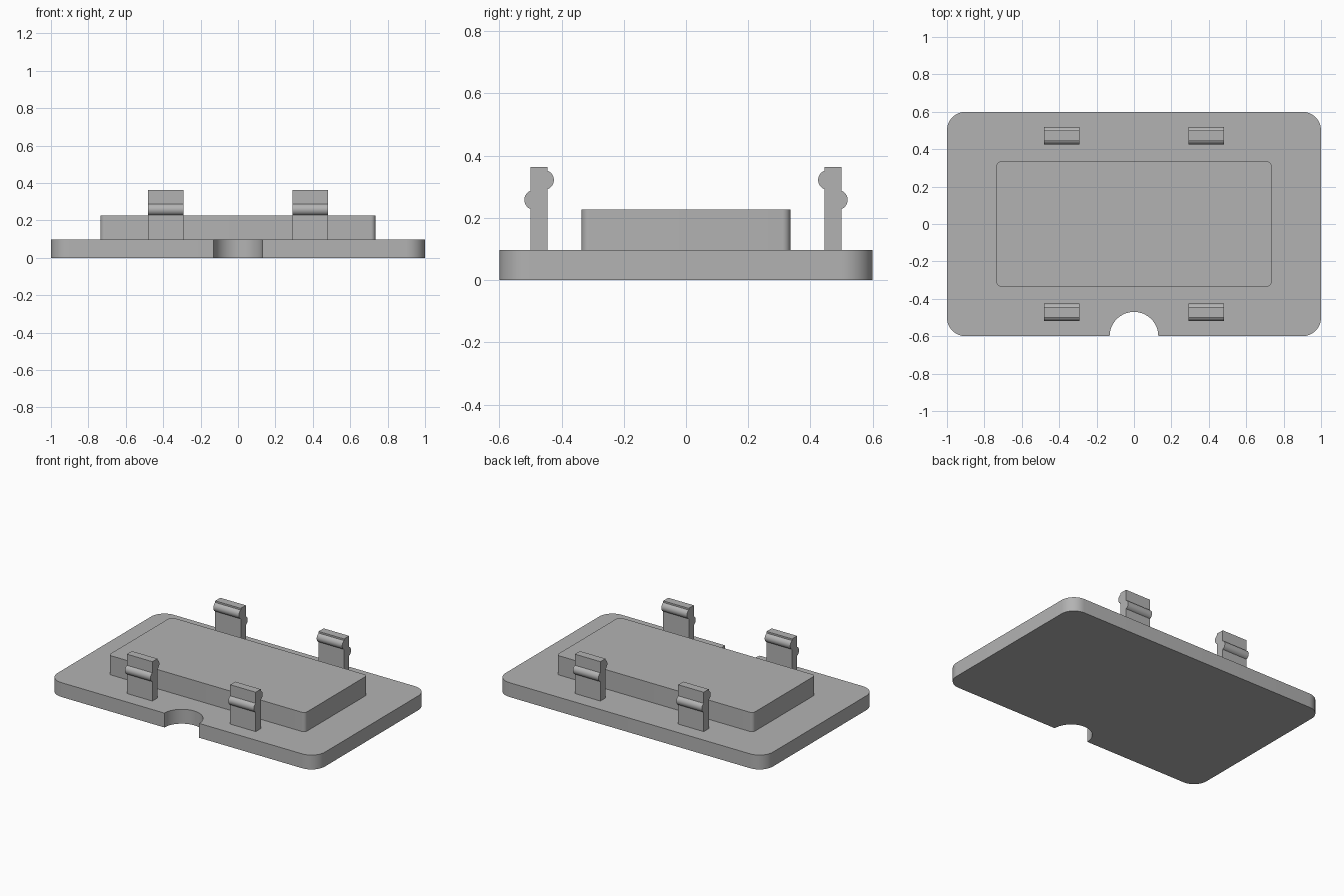
import bpy, bmesh, math
from mathutils import Vector

cube = bpy.data.objects.get("Cube")
if cube:
    bpy.data.objects.remove(cube, do_unlink=True)

grey = bpy.data.materials.new("light grey plastic")
grey.use_nodes = True
COLOUR = (0.45, 0.45, 0.45, 1)
grey.diffuse_color = COLOUR
grey.node_tree.nodes["Principled BSDF"].inputs["Base Color"].default_value = COLOUR


def arc(cx, cy, r, start, end, steps):
    """Points on an arc, angles in degrees."""
    angles = [math.radians(start + (end - start) * i / steps) for i in range(steps + 1)]
    return [(cx + r * math.cos(a), cy + r * math.sin(a)) for a in angles]


def rounded_rectangle(hx, hy, r, steps):
    """Counter-clockwise outline that starts at the front right corner."""
    points = []
    for sx, sy, start in ((1, -1, -90), (1, 1, 0), (-1, 1, 90), (-1, -1, 180)):
        points += arc(sx * (hx - r), sy * (hy - r), r, start, start + 90, steps)
    return points


def extrude(name, points, direction):
    """Fill an outline and extrude it into a solid."""
    bm = bmesh.new()
    face = bm.faces.new([bm.verts.new(p) for p in points])
    top = bmesh.ops.extrude_face_region(bm, geom=[face], use_keep_orig=True)
    moved = [v for v in top["geom"] if isinstance(v, bmesh.types.BMVert)]
    bmesh.ops.translate(bm, verts=moved, vec=Vector(direction))
    bmesh.ops.recalc_face_normals(bm, faces=bm.faces)
    mesh = bpy.data.meshes.new(name)
    bm.to_mesh(mesh)
    bm.free()
    mesh.materials.append(grey)
    obj = bpy.data.objects.new(name, mesh)
    bpy.context.collection.objects.link(obj)
    bpy.ops.object.select_all(action="DESELECT")
    obj.select_set(True)
    bpy.context.view_layer.objects.active = obj
    bpy.ops.object.shade_smooth_by_angle(angle=math.radians(30))
    return obj


PLATE_TOP = 0.097

# Base plate with a half-round notch in the front edge
outline = rounded_rectangle(1, 0.6, 0.1, 12) + arc(0, -0.6, 0.13, 180, 0, 32)
extrude("base_plate", [(x, y, 0) for x, y in outline], (0, 0, PLATE_TOP))

# Raised block in the middle
outline = rounded_rectangle(0.735, 0.335, 0.025, 8)
extrude("raised_block", [(x, y, PLATE_TOP) for x, y in outline], (0, 0, 0.13))

# Snap clips: a thin post with a lower outer bead and an upper inner bead
INNER, OUTER, CLIP_TOP = 0.445, 0.499, 0.363
BEAD, INSET = 0.032, 0.0115
SWEEP = math.degrees(math.acos(INSET / BEAD))
profile = [(INNER, PLATE_TOP), (OUTER, PLATE_TOP)]
profile += arc(OUTER - INSET, 0.258, BEAD, -SWEEP, SWEEP, 16)
profile += [(OUTER, CLIP_TOP), (INNER, CLIP_TOP)]
profile += arc(INNER + INSET, 0.322, BEAD, 180 - SWEEP, 180 + SWEEP, 16)

for depth, sy in (("front", -1), ("back", 1)):
    for side, x in (("right", -0.482), ("left", 0.291)):
        extrude(f"{depth}_{side}_clip", [(x, sy * y, z) for y, z in profile], (0.191, 0, 0))
